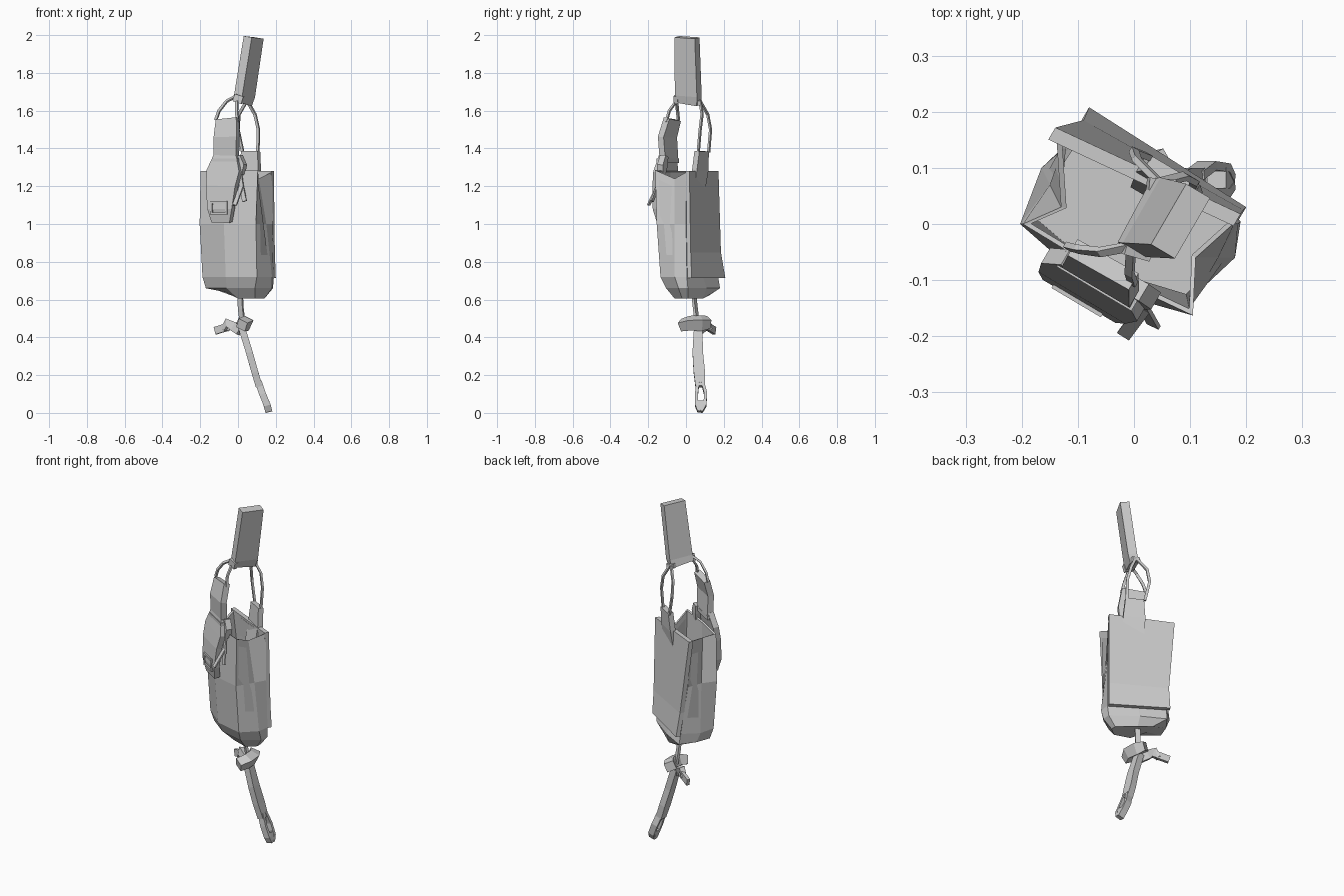
import bpy
from mathutils import Vector as V

U = V((0.86, -0.51, 0))   # along the bag's front panel
D = V((0.51, 0.86, 0))    # from bag front to back
Z = V((0, 0, 1))


def make(name, verts, faces):
    me = bpy.data.meshes.new(name)
    me.from_pydata([tuple(v) for v in verts], [], faces)
    me.update()
    ob = bpy.data.objects.new(name, me)
    bpy.context.collection.objects.link(ob)
    return ob


def loft(name, rings):
    n = len(rings[0])
    faces = [tuple(reversed(range(n)))]
    for r in range(len(rings) - 1):
        for i in range(n):
            j = (i + 1) % n
            faces.append((r*n + i, r*n + j, r*n + n + j, r*n + n + i))
    last = (len(rings) - 1) * n
    faces.append(tuple(range(last, last + n)))
    return make(name, [v for r in rings for v in r], faces)


def sweep(name, path, w, t, axis=U):
    """Rectangular section along a path; w may be one width or one per point."""
    pts = [V(p) for p in path]
    ws = w if isinstance(w, list) else [w] * len(pts)
    rings = []
    for i, p in enumerate(pts):
        tan = (pts[min(i + 1, len(pts) - 1)] - pts[max(i - 1, 0)]).normalized()
        a = (axis - tan * axis.dot(tan)).normalized()
        b = tan.cross(a)
        a, b = a * ws[i] / 2, b * t / 2
        rings.append([p - a - b, p + a - b, p + a + b, p - a + b])
    return loft(name, rings)


# Bag body: crumpled eight-sided shell, pleated sides, open top
levels = [
    (0.605, [(-.07, .03), (0, -.03), (.09, -.06), (.14, -.02), (.14, .01), (.05, .09), (-.03, .12), (-.07, .09)]),
    (0.66, [(-.17, .02), (-.06, -.065), (.09, -.105), (.18, -.04), (.185, .01), (.05, .11), (-.08, .18), (-.14, .10)]),
    (0.72, [(-.188, .01), (-.065, -.095), (.10, -.135), (.18, -.06), (.19, .005), (.045, .09), (-.085, .17), (-.165, .10)]),
    (1.0, [(-.203, 0), (-.075, -.112), (.095, -.155), (.15, -.06), (.185, .0), (.03, .08), (-.12, .155), (-.15, .07)]),
    (1.27, [(-.198, 0), (-.05, -.09), (.105, -.163), (.11, -.06), (.18, .003), (.02, .075), (-.138, .15), (-.13, .03)]),
]
lift = [.01, .01, .015, -.03, .005, 0, .005, -.02]
rings = [[V((x, y, z)) for x, y in pts] for z, pts in levels]
rings[0] = [v + Z * max(0, -v.x) * .5 for v in rings[0]]
rings[-1] = [v + Z * h for v, h in zip(rings[-1], lift)]
rim = rings[-1]
rings.append([V((.01 + (v.x - .01) * .93, .01 + (v.y - .01) * .93, v.z - .005)) for v in rim])
rings.append([V((v.x * .93, .01 + (v.y - .01) * .93, .75)) for v in rings[2]])
loft("bag_body", rings)

# Back panel: flared sheet that overhangs the bag bottom
back = [(.715, (-.08, .208), (.20, .03)), (.85, (-.09, .185), (.195, .025)),
        (1.28, (-.14, .172), (.19, .018))]
loft("back_panel", [[V((*a, z)), V((*a, z)) - D * .025, V((*b, z)) - D * .025, V((*b, z))]
                    for z, a, b in back])

# Front strap plate and the flap hanging from it
sweep("front_strap", [(-.055, -.072, 1.555), (-.06, -.098, 1.46), (-.062, -.09, 1.34)],
      [.125, .14, .135], .035)
sweep("front_flap", [(-.062, -.095, 1.36), (-.072, -.108, 1.28), (-.085, -.118, 1.2),
                     (-.09, -.124, 1.08), (-.085, -.112, 1.01)],
      [.14, .20, .18, .15, .11], .032)

# Square buckle on the flap
c = V((-.10, -.135, 1.085))
for s in (-1, 1):
    sweep("buckle_side", [c + U * .045 * s - Z * .035, c + U * .045 * s + Z * .035], .012, .012)
    sweep("buckle_bar", [c - U * .05 + Z * .03 * s, c + U * .05 + Z * .03 * s], .012, .012, Z)

# Knotted tie around the front strap
sweep("tie_band", [V((-.062, -.095, 1.335)) - U * .075, V((-.062, -.095, 1.335)) + U * .08], .025, .045, Z)
sweep("tie_knot", [(.005, -.115, 1.36), (.018, -.125, 1.31), (.015, -.13, 1.26)], [.03, .05, .03], .035)
for end in ((.035, -.18, 1.12), (-.018, -.198, 1.10)):
    sweep("tie_tail", [(.01, -.13, 1.28), (.018, -.15, 1.2), end], [.018, .025, .025], .008)

# Back tab, tucked inside the back panel
sweep("back_tab", [(.067, .083, 1.385), (.063, .075, 1.28), (.053, .048, 1.12)], [.10, .12, .12], .03)

# Carry handle
sweep("handle", [(.022, .012, 1.64), (.035, .012, 1.68), (.083, .005, 1.988)], [.13, .135, .125], .05, D)

# Cords from the strap tops up to the two handle ends
cords = [
    [(-.118, -.04, 1.55), (-.1, -.045, 1.6), (-.06, -.05, 1.65), (-.005, -.04, 1.68)],
    [(-.002, -.105, 1.54), (-.008, -.088, 1.6), (-.005, -.04, 1.665)],
    [(.105, .065, 1.38), (.108, .075, 1.5), (.09, .085, 1.58), (.05, .075, 1.65)],
    [(.025, .12, 1.38), (.0, .13, 1.5), (.005, .115, 1.58), (.045, .075, 1.65)],
]
for p in cords:
    sweep("cord", p, .015, .011)
sweep("cord_wrap", [(-.02, -.042, 1.67), (.025, -.055, 1.655)], .04, .022, Z)
sweep("cord_wrap", [(.025, .072, 1.65), (.072, .068, 1.64)], .025, .022, Z)

# Lower cord, knot and side tail
sweep("lower_cord", [(.01, .04, .64), (.015, .05, .55), (.025, .06, .47)], .028, .014)
sweep("lower_knot", [(.02, -.025, .465), (.045, .02, .475), (.04, .08, .475), (.02, .12, .48)],
      [.05, .06, .065, .05], .055, V((.5, 0, 1)))
sweep("knot_loop", [(.01, .06, .43), (-.02, .09, .455), (-.055, .11, .475), (-.07, .12, .44)],
      [.04, .05, .045, .03], .03, V((0, .3, 1)))
sweep("side_tail", [(-.04, .11, .46), (-.12, .15, .435)], .04, .018, Z)

# Hanging tail ending in a slotted loop
sweep("tail_strap", [(.02, .065, .45), (.06, .062, .32), (.088, .07, .22), (.112, .075, .14)],
      [.045, .055, .06, .05], .036, V((0, 1, 0)))
for s in (-1, 1):
    sweep("tail_loop", [(.108, .075 + .012 * s, .165), (.13, .08 + .024 * s, .10),
                        (.155, .078 + .022 * s, .04), (.163, .075 + .006 * s, .008)],
          .016, .036, V((0, 1, 0)))
sweep("tail_tip", [(.147, .077, .06), (.163, .075, .006)], [.05, .025], .036, V((0, 1, 0)))
